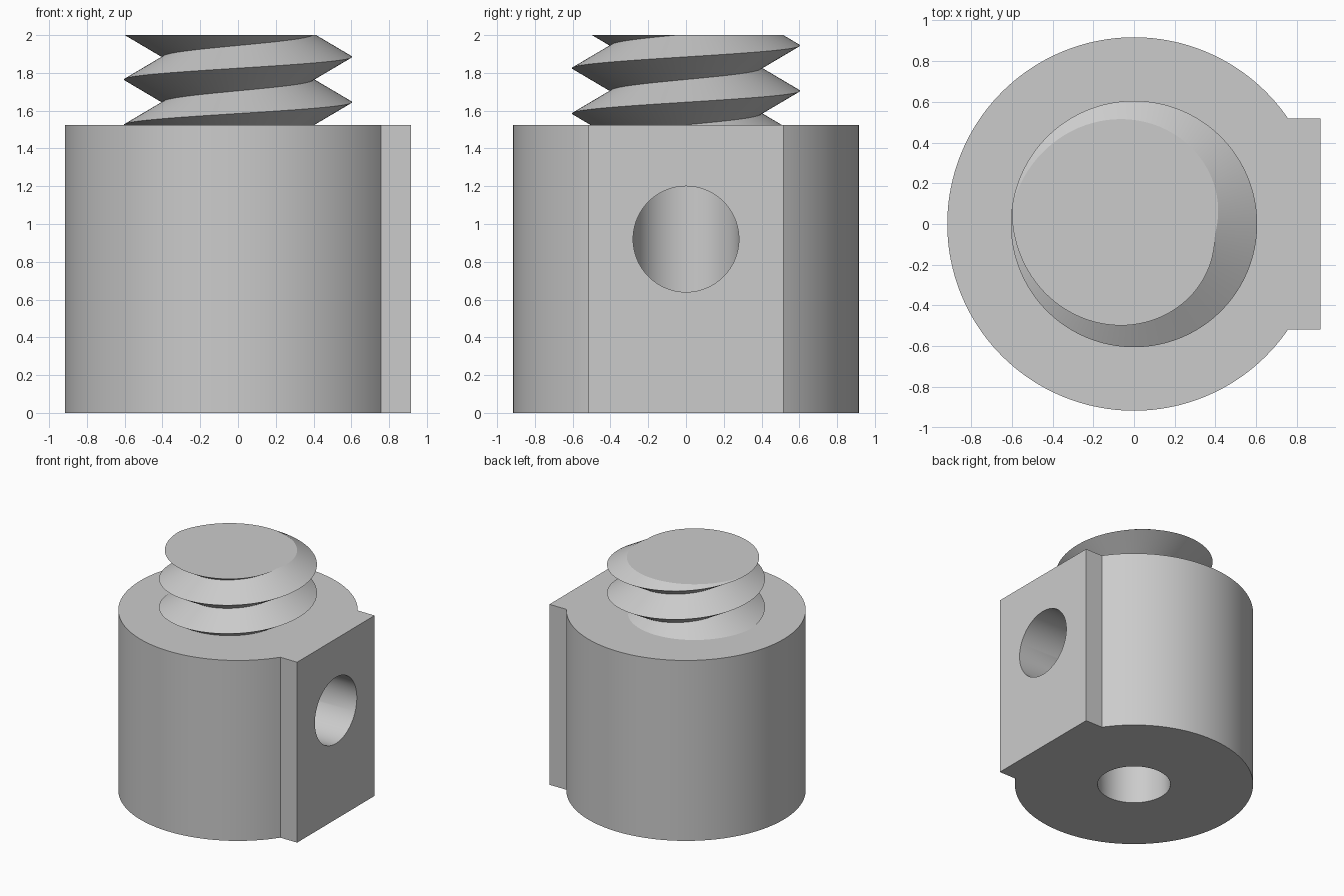
import bpy, bmesh, math
from mathutils import Matrix

old = bpy.data.objects.get("Cube")
if old:
    bpy.data.objects.remove(old, do_unlink=True)

BODY_R, BODY_H = 0.917, 1.525
PAD_X, PAD_Y = 0.915, 0.517
HOLE_R, HOLE_Z = 0.28, 0.92
ROOT_R, CREST_R, PITCH = 0.4, 0.605, 0.24
TOP = 2.0

grey = bpy.data.materials.new("plain grey")
grey.use_nodes = True
colour = (0.6, 0.6, 0.6, 1)
grey.diffuse_color = colour
grey.node_tree.nodes["Principled BSDF"].inputs["Base Color"].default_value = colour


def make_object(name, bm):
    bmesh.ops.recalc_face_normals(bm, faces=bm.faces)
    mesh = bpy.data.meshes.new(name)
    bm.to_mesh(mesh)
    bm.free()
    obj = bpy.data.objects.new(name, mesh)
    mesh.materials.append(grey)
    bpy.context.collection.objects.link(obj)
    return obj


def activate(obj):
    bpy.ops.object.select_all(action="DESELECT")
    obj.select_set(True)
    bpy.context.view_layer.objects.active = obj


def drill(target, matrix, depth):
    """Cut a round hole along the local z axis of the matrix."""
    bm = bmesh.new()
    bmesh.ops.create_cone(bm, cap_ends=True, segments=96, radius1=HOLE_R,
                          radius2=HOLE_R, depth=depth, matrix=matrix)
    cutter = make_object("hole_cutter", bm)
    cutter.hide_render = True
    mod = target.modifiers.new("hole", "BOOLEAN")
    mod.operation, mod.solver, mod.object = "DIFFERENCE", "EXACT", cutter
    activate(target)
    bpy.ops.object.modifier_apply(modifier=mod.name)
    bpy.data.objects.remove(cutter, do_unlink=True)


# Body: round footprint with a flat pad on one side, extruded upward
bm = bmesh.new()
start = math.asin(PAD_Y / BODY_R)
sweep, steps = 2 * (math.pi - start), 128
outline = [(BODY_R * math.cos(start + sweep * i / steps),
            BODY_R * math.sin(start + sweep * i / steps)) for i in range(steps + 1)]
outline += [(PAD_X, -PAD_Y), (PAD_X, PAD_Y)]
base = bm.faces.new([bm.verts.new((x, y, 0)) for x, y in outline])
walls = bmesh.ops.extrude_face_region(bm, geom=[base], use_keep_orig=True)
bmesh.ops.translate(bm, vec=(0, 0, BODY_H),
                    verts=[v for v in walls["geom"] if isinstance(v, bmesh.types.BMVert)])
body = make_object("body", bm)

# Vertical bore from below, met by a side hole through the pad
bore_top = HOLE_Z + HOLE_R
drill(body, Matrix.Translation((0, 0, bore_top / 2 - 0.1)), bore_top + 0.2)
drill(body, Matrix.Translation((0.6, 0, HOLE_Z)) @ Matrix.Rotation(math.pi / 2, 4, "Y"), 1.2)

# Screw: helical strips alternating between root and crest, trimmed flat
bm = bmesh.new()
segs, rows = 96, 9
first_root = BODY_H - PITCH * 1.5 + PITCH / 2
columns = []
for i in range(segs):
    a = 2 * math.pi * i / segs
    column = []
    for j in range(rows):
        r = CREST_R if j % 2 else ROOT_R
        z = first_root - PITCH / 2 * 2 + PITCH * (i / segs + j / 2)
        column.append(bm.verts.new((r * math.cos(a), r * math.sin(a), z)))
    columns.append(column)
for i in range(segs):
    shift = 2 if i == segs - 1 else 0
    here, there = columns[i], columns[(i + 1) % segs]
    for j in range(rows - 1):
        if j + 1 + shift < rows:
            bm.faces.new((here[j], there[j + shift], there[j + 1 + shift], here[j + 1]))
for z, direction in ((TOP, 1), (BODY_H - 0.01, -1)):
    cut = bmesh.ops.bisect_plane(bm, geom=bm.verts[:] + bm.edges[:] + bm.faces[:],
                                 plane_co=(0, 0, z), plane_no=(0, 0, direction),
                                 clear_outer=True)
    rim = [e for e in cut["geom_cut"] if isinstance(e, bmesh.types.BMEdge)]
    bmesh.ops.edgeloop_fill(bm, edges=rim)
screw = make_object("screw_thread", bm)

for obj in (body, screw):
    activate(obj)
    bpy.ops.object.shade_smooth_by_angle(angle=math.radians(30))
